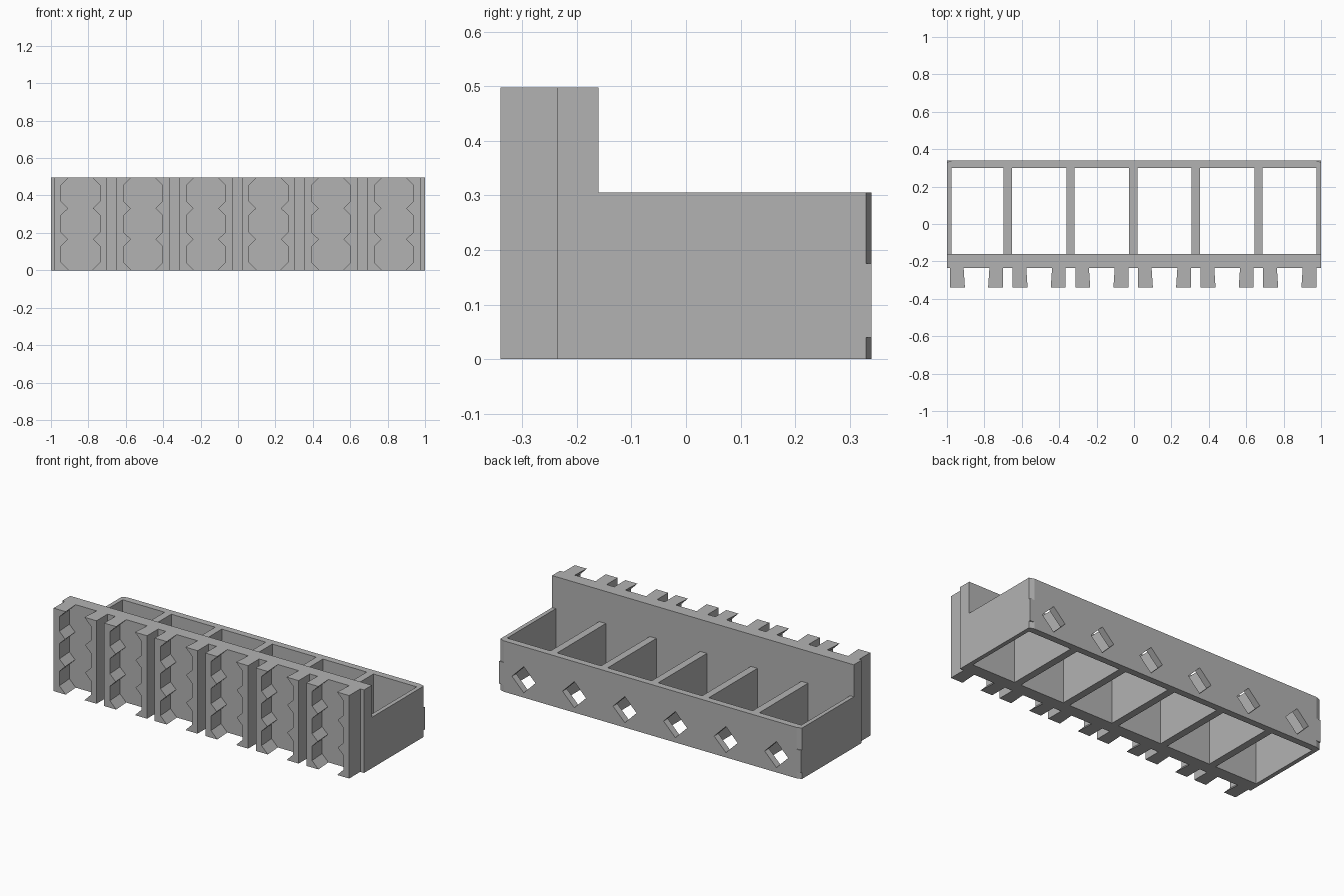
import bpy
import bmesh

if "Cube" in bpy.data.objects:
    bpy.data.objects.remove(bpy.data.objects["Cube"])

GREY = (0.45, 0.45, 0.45, 1)
mat = bpy.data.materials.new("plain grey")
mat.use_nodes = True
mat.diffuse_color = GREY
mat.node_tree.nodes["Principled BSDF"].inputs["Base Color"].default_value = GREY

PLATE_H, TRAY_H = 0.497, 0.305
PITCH = 0.335
CENTRES = [-0.842 + PITCH * i for i in range(6)]
FRONT, PLATE_FRONT, PLATE_BACK, WALL_IN, BACK = -0.34, -0.235, -0.16, 0.30, 0.34


def loft(name, loop_a, loop_b):
    """Solid between two matching outlines."""
    bm = bmesh.new()
    a = [bm.verts.new(p) for p in loop_a]
    b = [bm.verts.new(p) for p in loop_b]
    bm.faces.new(a)
    bm.faces.new(b)
    for i in range(len(a)):
        j = (i + 1) % len(a)
        bm.faces.new((a[i], a[j], b[j], b[i]))
    bmesh.ops.recalc_face_normals(bm, faces=bm.faces)
    mesh = bpy.data.meshes.new(name)
    bm.to_mesh(mesh)
    bm.free()
    mesh.materials.append(mat)
    ob = bpy.data.objects.new(name, mesh)
    bpy.context.collection.objects.link(ob)
    return ob


def prism_z(name, outline, z0, z1):
    return loft(name, [(x, y, z0) for x, y in outline], [(x, y, z1) for x, y in outline])


def box(name, x0, x1, y0, y1, z1):
    return prism_z(name, [(x0, y0), (x1, y0), (x1, y1), (x0, y1)], 0, z1)


def cut(target, cutter):
    cutter.hide_render = True
    mod = target.modifiers.new("cut", 'BOOLEAN')
    mod.operation = 'DIFFERENCE'
    mod.solver = 'EXACT'
    mod.object = cutter
    bpy.context.view_layer.objects.active = target
    bpy.ops.object.modifier_apply(modifier=mod.name)
    bpy.data.objects.remove(cutter)


# Tall mounting plate, tray sides and dividers
box("mounting_plate", -1, 1, PLATE_FRONT, PLATE_BACK, PLATE_H)
box("right_side_wall", -1, -0.975, PLATE_BACK, WALL_IN, TRAY_H)
box("left_side_wall", 0.975, 1, PLATE_BACK, WALL_IN, TRAY_H)
for i, c in enumerate(CENTRES[:-1]):
    x = c + PITCH / 2
    box(f"divider_{i + 1}", x - 0.022, x + 0.022, PLATE_BACK, WALL_IN, TRAY_H)

# Rear wall with diamond holes and shaved corners
rear = box("rear_wall", -1, 1, WALL_IN, BACK, TRAY_H)
R, HOLE_Z = 0.078, 0.107
for i in range(6):
    c = PITCH * (i - 2.5)
    diamond = [(c - R, HOLE_Z), (c, HOLE_Z + R), (c + R, HOLE_Z), (c, HOLE_Z - R)]
    cut(rear, loft("hole_cutter", [(x, WALL_IN - 0.02, z) for x, z in diamond],
                   [(x, BACK + 0.02, z) for x, z in diamond]))
for s in (-1, 1):
    wedge = [(s * 1.03, 0.32), (s * 0.94, 0.35), (s * 1.03, 0.35)]
    for z0, z1 in ((-0.02, 0.04), (0.175, 0.33)):
        cut(rear, prism_z("corner_cutter", wedge, z0, z1))

# Paired rails with notched inner edges: (half gap, height), mirrored in height
WIDE, NARROW, OUTER, DRAFT = 0.104, 0.062, 0.142, 0.007
lower = [(NARROW, 0), (WIDE, 0.042), (WIDE, 0.128), (0.066, 0.166), (WIDE, 0.203)]
inner = lower + [(g, PLATE_H - z) for g, z in reversed(lower)]
for i, c in enumerate(CENTRES):
    for side, s in (("right", -1), ("left", 1)):
        def outline(y, grow):
            edge = [(c + s * (g + grow), y, z) for g, z in inner]
            return edge + [(c + s * OUTER, y, PLATE_H), (c + s * OUTER, y, 0)]
        loft(f"rail_{i + 1}_{side}", outline(FRONT, 0), outline(PLATE_FRONT, DRAFT))
